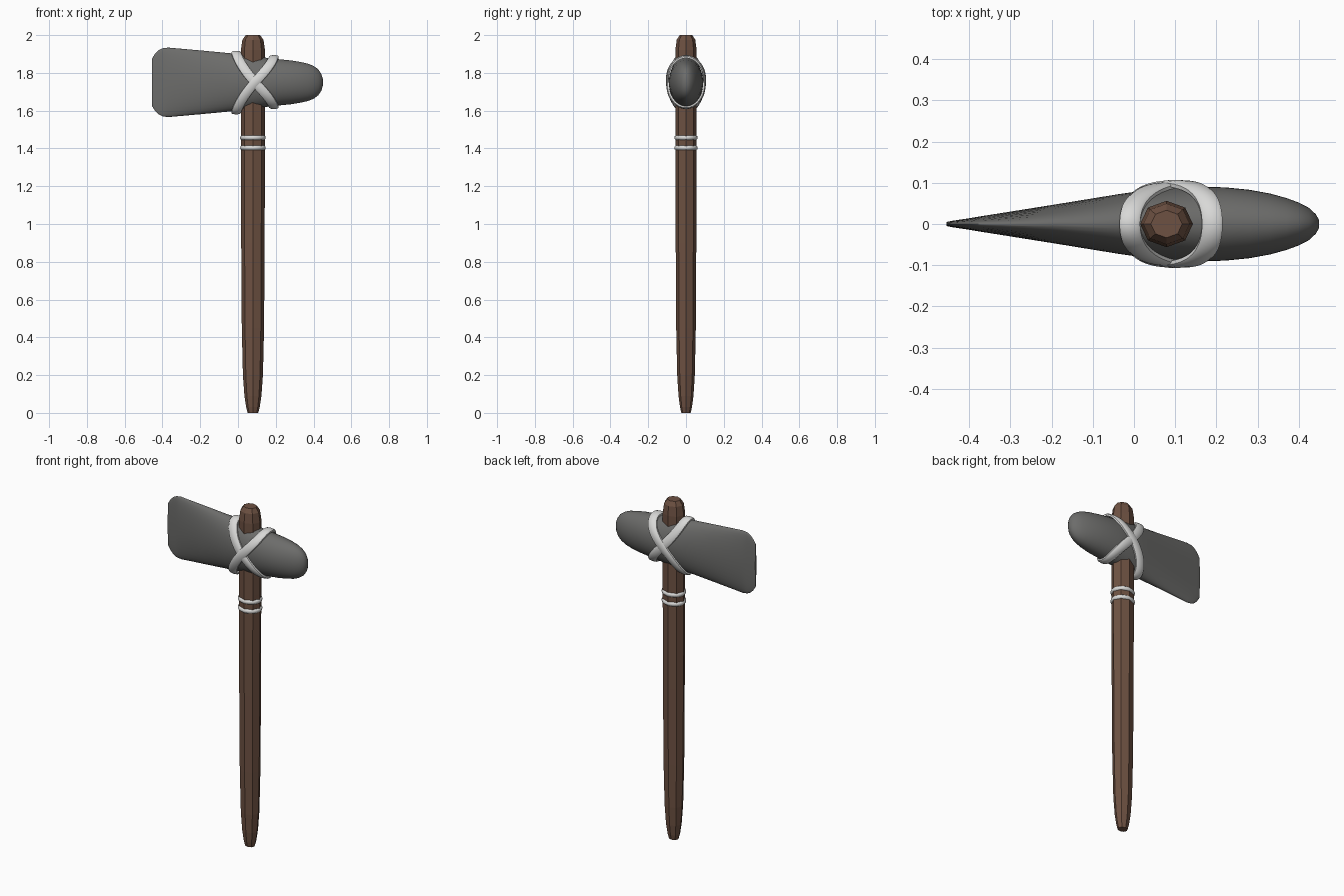
import bpy, bmesh, math
from mathutils import Vector

if "Cube" in bpy.data.objects:
    bpy.data.objects.remove(bpy.data.objects["Cube"])


def material(name, rgb):
    m = bpy.data.materials.new(name)
    m.diffuse_color = (*rgb, 1)
    m.use_nodes = True
    m.node_tree.nodes["Principled BSDF"].inputs["Base Color"].default_value = m.diffuse_color
    return m


WOOD = material("brown wood", (0.155, 0.083, 0.055))
STONE = material("grey stone", (0.15, 0.15, 0.145))
CORD = material("pale cord", (0.69, 0.69, 0.68))
HX, HEAD_Z = 0.079, 1.75


def loft(name, rings, mat, closed=False, smooth=None):
    """Skin a list of equal-length point rings; cap the ends unless closed."""
    bm = bmesh.new()
    vs = [[bm.verts.new(p) for p in r] for r in rings]
    n, count = len(vs[0]), len(vs)
    for i in range(count if closed else count - 1):
        a, b = vs[i], vs[(i + 1) % count]
        for j in range(n):
            k = (j + 1) % n
            bm.faces.new((a[j], a[k], b[k], b[j]))
    if not closed:
        bm.faces.new(vs[0])
        bm.faces.new(vs[-1])
    bmesh.ops.recalc_face_normals(bm, faces=bm.faces)
    me = bpy.data.meshes.new(name)
    bm.to_mesh(me)
    bm.free()
    me.materials.append(mat)
    ob = bpy.data.objects.new(name, me)
    bpy.context.collection.objects.link(ob)
    if smooth:
        bpy.ops.object.select_all(action='DESELECT')
        ob.select_set(True)
        bpy.context.view_layer.objects.active = ob
        bpy.ops.object.shade_smooth_by_angle(angle=math.radians(smooth))
    return ob


def turn(i, n):
    return 2 * math.pi * i / n


# Handle: faceted octagonal shaft, tapered at the foot and chamfered on top
profile = [(0, .028), (.03, .036), (.09, .045), (.2, .053), (.45, .059), (.9, .062),
           (1.5, .064), (1.92, .064), (1.975, .056), (2, .038)]
loft("handle", [[(HX + r * math.cos(turn(i, 8)), .88 * r * math.sin(turn(i, 8)), z)
                 for i in range(8)] for z, r in profile], WOOD)

# Stone head: elliptical sections along x (x, half depth, half height)
stations = [(-.455, .005, .125), (-.44, .008, .15), (-.42, .011, .17), (-.40, .014, .18),
            (-.37, .019, .184), (-.2, .046, .169), (-.04, .072, .154), (.03, .082, .147),
            (.09, .088, .139), (.15, .0905, .130), (.22, .089, .122), (.28, .083, .116),
            (.33, .074, .108), (.37, .063, .099), (.40, .052, .087), (.425, .039, .069),
            (.441, .024, .045), (.449, .010, .018)]


def head_size(x):
    for (x0, y0, z0), (x1, y1, z1) in zip(stations, stations[1:]):
        if x0 <= x <= x1:
            f = (x - x0) / (x1 - x0)
            return y0 + f * (y1 - y0), z0 + f * (z1 - z0)


loft("stone_head", [[(x, hy * math.cos(turn(i, 40)), HEAD_Z + hz * math.sin(turn(i, 40)))
                     for i in range(40)] for x, hy, hz in stations], STONE, smooth=50)


# Crossed lashings: rounded flat bands wrapped diagonally around the head
def lashing(name, side, lift):
    def path(a):
        u = math.sin(a)
        x = .09 - side * .1 * (.5 * u + .5 * math.sin(u * math.pi / 2))
        hy, hz = head_size(x)
        p = Vector((x, (hy + lift) * math.cos(a), HEAD_Z + (hz + lift) * u))
        return p, Vector((0, math.cos(a) / hy, u / hz)).normalized()

    rings = []
    for i in range(64):
        a = turn(i, 64)
        p, out = path(a)
        t = (path(a + .02)[0] - path(a - .02)[0]).normalized()
        across = t.cross(out).normalized()
        out = across.cross(t)
        rings.append([p + across * w + out * h for w, h in (
            (-.025, -.008), (.025, -.008), (.025, .001), (.019, .006),
            (0, .008), (-.019, .006), (-.025, .001))])
    loft(name, rings, CORD, closed=True, smooth=45)


lashing("lashing_a", 1, .008)
lashing("lashing_b", -1, .011)

# Two cord rings around the shaft below the head
for k, z in enumerate((1.457, 1.403)):
    rings = []
    for i in range(32):
        c, s = math.cos(turn(i, 32)), math.sin(turn(i, 32))
        rings.append([(HX + c * (.056 + .012 * math.cos(turn(j, 10))),
                       s * (.05 + .012 * math.cos(turn(j, 10))),
                       z + .013 * math.sin(turn(j, 10))) for j in range(10)])
    loft(f"cord_ring_{k + 1}", rings, CORD, closed=True, smooth=60)
